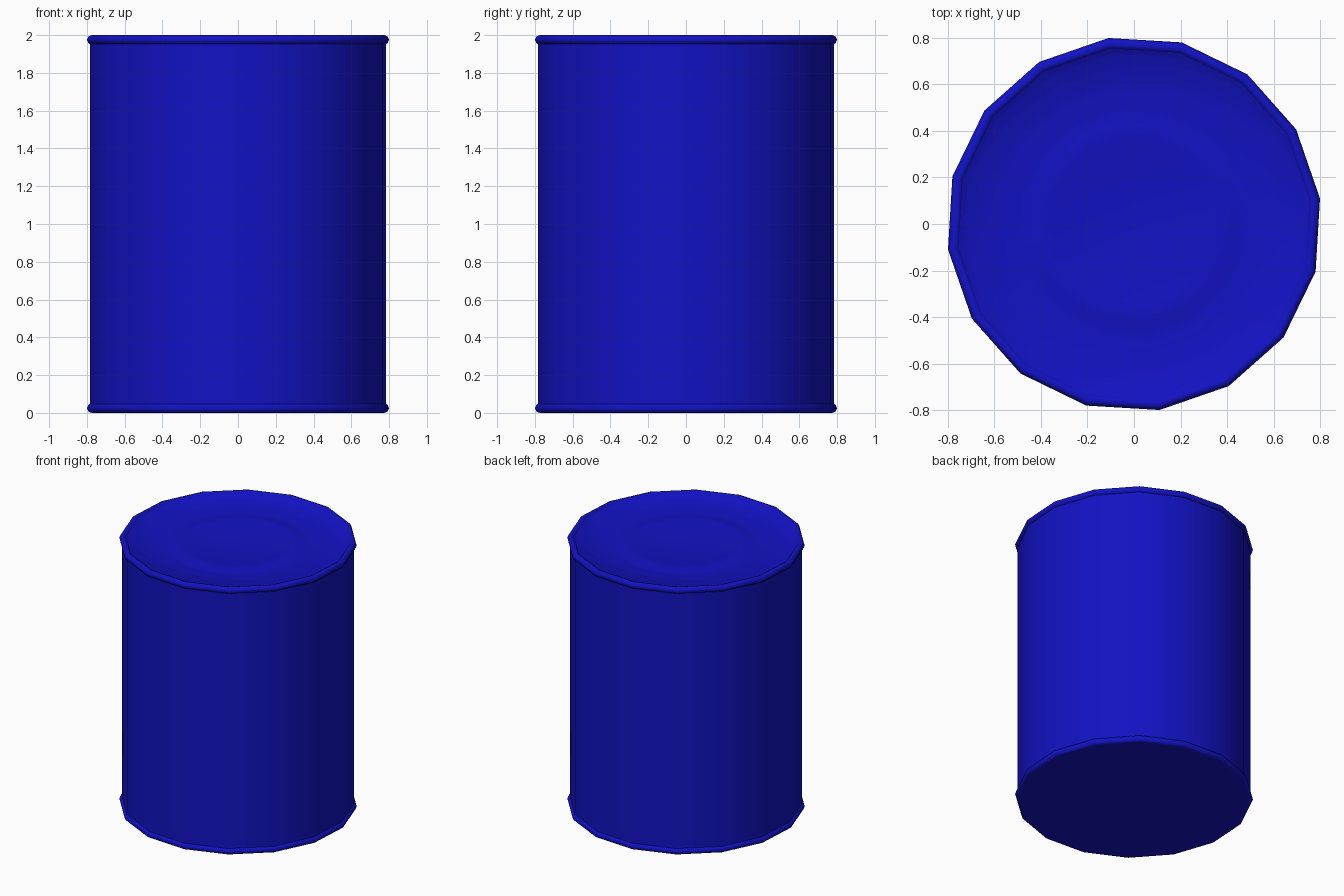
import bpy, bmesh, math

cube = bpy.data.objects.get("Cube")
if cube:
    bpy.data.objects.remove(cube, do_unlink=True)

SIDES = 16
TURN = math.radians(7.8)

blue = bpy.data.materials.new("deep_blue")
blue.use_nodes = True
colour = (0.006, 0.006, 0.55, 1)
blue.diffuse_color = colour
blue.node_tree.nodes["Principled BSDF"].inputs["Base Color"].default_value = colour


def lathe(name, profile, closed=False, angle=40):
    """Revolve (radius, height) points; a radius of 0 closes to a single point."""
    bm = bmesh.new()
    rings = []
    for r, z in profile:
        if r == 0:
            rings.append([bm.verts.new((0, 0, z))] * SIDES)
        else:
            steps = [TURN + math.tau * i / SIDES for i in range(SIDES)]
            rings.append([bm.verts.new((r * math.cos(a), r * math.sin(a), z)) for a in steps])
    pairs = list(zip(rings, rings[1:]))
    if closed:
        pairs.append((rings[-1], rings[0]))
    for low, high in pairs:
        for i in range(SIDES):
            j = (i + 1) % SIDES
            bm.faces.new(dict.fromkeys((low[i], low[j], high[j], high[i])))
    mesh = bpy.data.meshes.new(name)
    bm.to_mesh(mesh)
    bm.free()
    mesh.materials.append(blue)
    obj = bpy.data.objects.new(name, mesh)
    bpy.context.collection.objects.link(obj)
    bpy.ops.object.select_all(action="DESELECT")
    obj.select_set(True)
    bpy.context.view_layer.objects.active = obj
    bpy.ops.object.shade_smooth_by_angle(angle=math.radians(angle))
    return obj


def rolled_rim(name, z):
    """Rounded bead around one end of the can."""
    section = [(0.782 + 0.025 * math.cos(math.tau * k / 8),
                z + 0.025 * math.sin(math.tau * k / 8)) for k in range(8)]
    return lathe(name, section, closed=True, angle=60)


# Straight wall of the can
lathe("can_wall", [(0.79, 0.02), (0.79, 1.98)])

# Rolled beads at both ends
rolled_rim("bottom_rim", 0.025)
rolled_rim("top_rim", 1.975)

# Sunken lid with shallow pressed rings
lathe("lid", [(0.775, 1.995), (0.73, 1.965), (0.55, 1.965), (0.52, 1.96),
              (0.46, 1.96), (0.43, 1.965), (0.37, 1.965), (0.34, 1.96), (0, 1.96)])

# Flat base
lathe("base", [(0, 0), (0.782, 0)])
